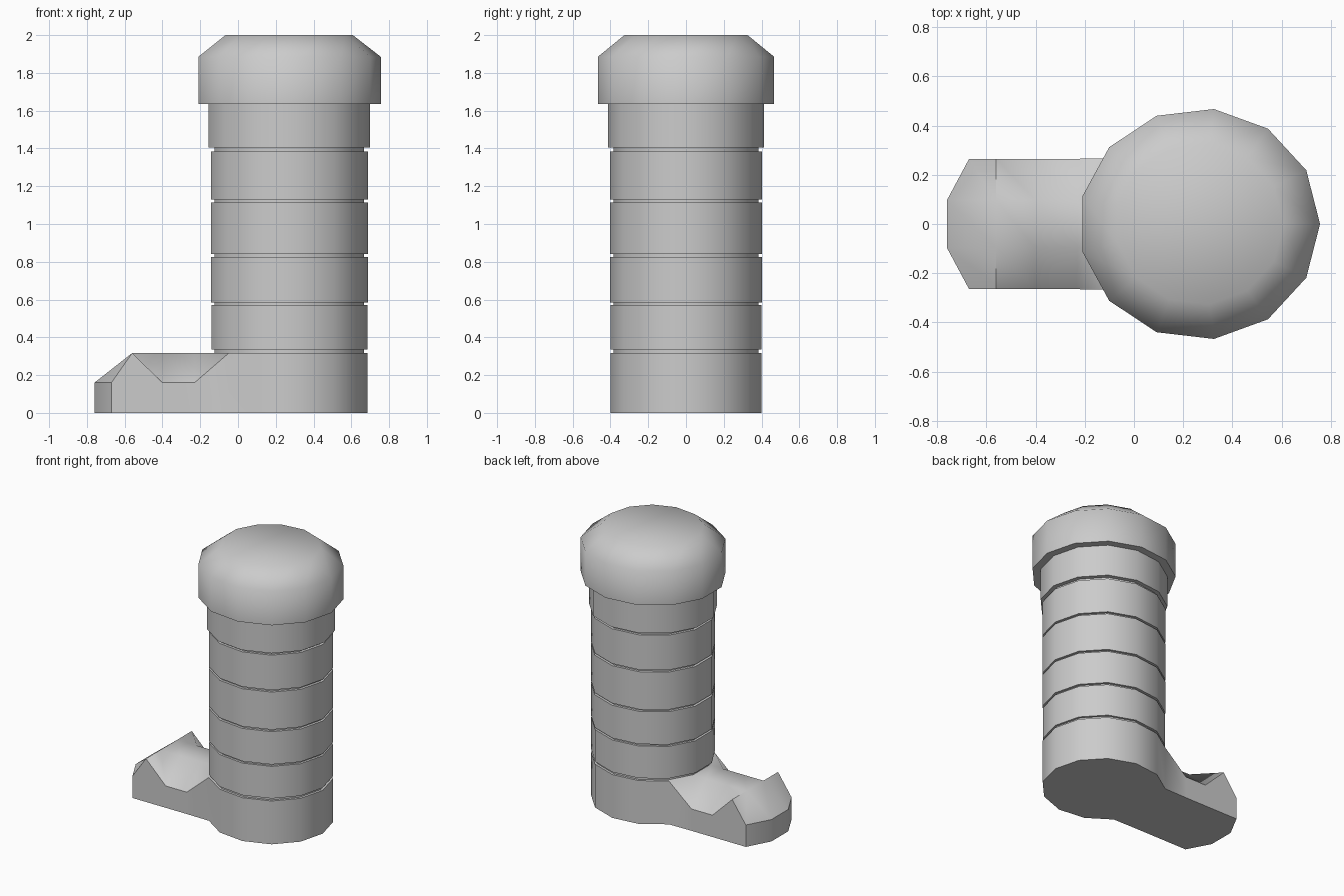
import bpy, bmesh
from math import sin, cos, pi, radians

if "Cube" in bpy.data.objects:
    bpy.data.objects.remove(bpy.data.objects["Cube"])

N = 13          # sides of the round parts
CX = 0.266      # centre of the column
RATIO = 0.96    # depth / width of the column


def ring_point(k, r, z):
    a = 2 * pi * k / N
    return (CX + r * cos(a), RATIO * r * sin(a), z)


def finish(name, bm, angle):
    bmesh.ops.recalc_face_normals(bm, faces=bm.faces)
    mesh = bpy.data.meshes.new(name)
    bm.to_mesh(mesh)
    bm.free()
    ob = bpy.data.objects.new(name, mesh)
    bpy.context.collection.objects.link(ob)
    bpy.ops.object.select_all(action='DESELECT')
    ob.select_set(True)
    bpy.context.view_layer.objects.active = ob
    bpy.ops.object.shade_smooth_by_angle(angle=radians(angle))


def lathe(name, profile, angle, close_bottom=True):
    bm = bmesh.new()
    rings = [[bm.verts.new(ring_point(k, r, z)) for k in range(N)] for r, z in profile]
    for a, b in zip(rings, rings[1:]):
        for k in range(N):
            j = (k + 1) % N
            bm.faces.new((a[k], a[j], b[j], b[k]))
    bm.faces.new(rings[-1])
    if close_bottom:
        bm.faces.new(rings[0])
    finish(name, bm, angle)


# Column: stacked bands separated by narrow grooves
bands = [(0.419, 0.335, 0.57), (0.421, 0.585, 0.825), (0.421, 0.84, 1.115),
         (0.421, 1.13, 1.385), (0.434, 1.405, 1.64)]
profile = [(0.402, 0.31)]
for r, z0, z1 in bands:
    profile += [(0.402, z0), (r, z0), (r, z1), (0.402, z1)]
lathe("banded_column", profile, 30)

# Cap: wide collar with a chamfered top
lathe("cap", [(0.49, 1.635), (0.49, 1.885), (0.342, 2.0)], 60)

# Base and foot: one shell, column base outline running into the toe
bm = bmesh.new()
R, TOP, LOW = 0.42, 0.317, 0.16
base = [bm.verts.new(ring_point(k, R, TOP)) for k in range(N)]
outer = [(-0.67, LOW), (-0.56, TOP), (-0.40, LOW), (-0.23, LOW)]
inner = [(-0.76, LOW), (-0.56, TOP), (-0.40, TOP), (-0.23, TOP)]
rows = []
for (xo, zo), (xi, zi) in zip(outer, inner):
    rows.append([bm.verts.new(p) for p in
                 ((xo, 0.265, zo), (xi, 0.097, zi), (xi, -0.097, zi), (xo, -0.265, zo))])
rows.append(base[5:9])
for a, b in zip(rows, rows[1:]):
    for i in range(3):
        bm.faces.new((a[i], a[i + 1], b[i + 1], b[i]))
bm.faces.new(base)

# Walls down to the floor and the sole
loop = [r[0] for r in reversed(rows)] + rows[0][1:3] + [r[3] for r in rows]
loop += base[9:] + base[:5]
floor = [bm.verts.new((v.co.x, v.co.y, 0)) for v in loop]
for i in range(len(loop)):
    j = (i + 1) % len(loop)
    bm.faces.new((loop[i], loop[j], floor[j], floor[i]))
bm.faces.new(floor)
finish("base_with_foot", bm, 42)
